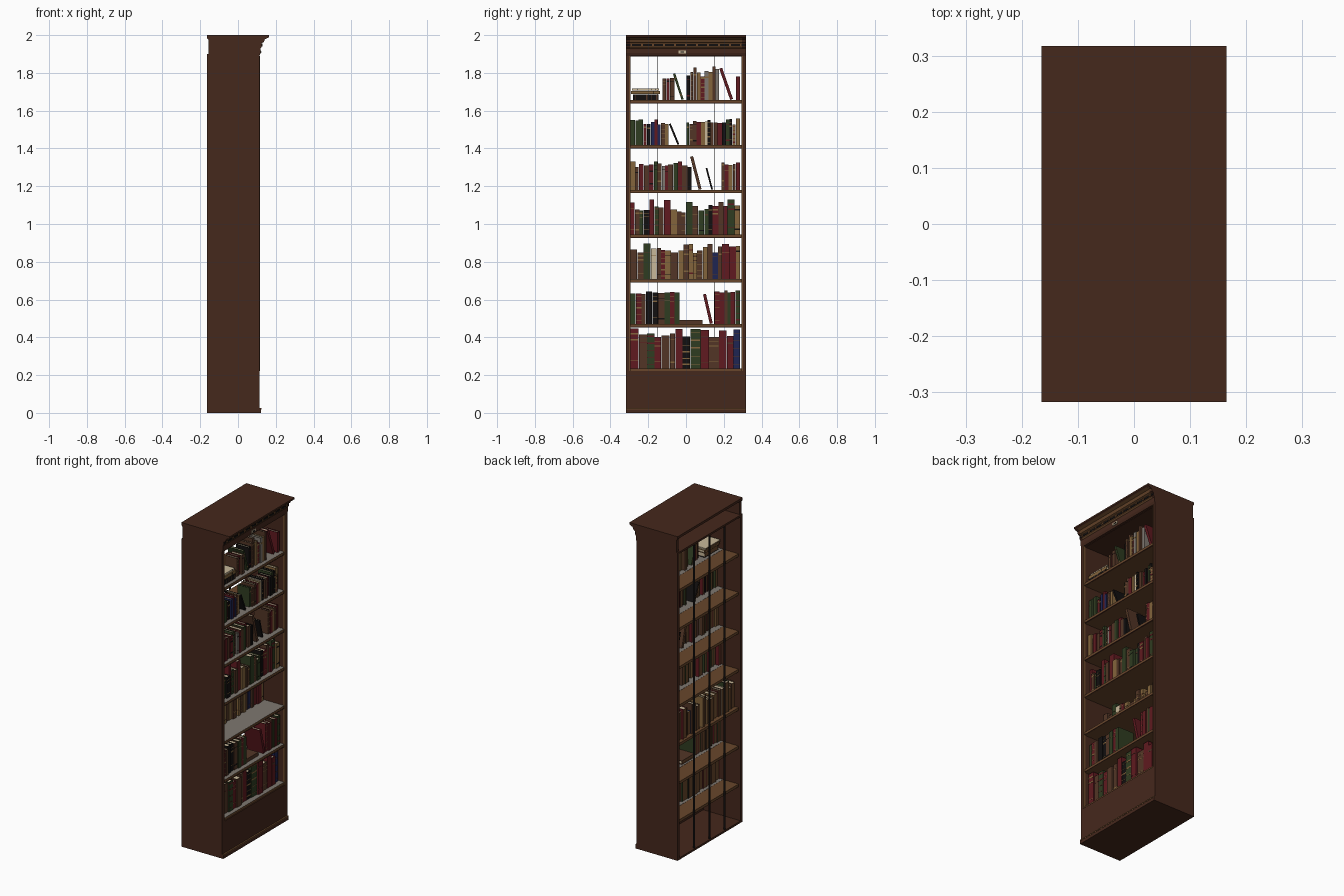
import bpy, bmesh, math, random
from mathutils import Matrix

if "Cube" in bpy.data.objects:
    bpy.data.objects.remove(bpy.data.objects["Cube"])

random.seed(7)
NAMES = {
    "case": ("dark walnut", (.060, .021, .0115)), "shelf": ("oak", (.14, .062, .024)),
    "k": ("black", (.006, .005, .005)), "r": ("dark red", (.115, .010, .014)),
    "n": ("leather brown", (.085, .036, .019)), "g": ("dark green", (.028, .045, .015)),
    "b": ("navy blue", (.013, .018, .085)), "t": ("tan gold", (.23, .13, .045)),
    "c": ("cream", (.58, .48, .32)), "s": ("dusty grey", (.21, .185, .16)),
}
MATS, IDX = [], {}
for key, (name, col) in NAMES.items():
    m = bpy.data.materials.new(name)
    m.diffuse_color = (*col, 1)
    m.use_nodes = True
    m.node_tree.nodes["Principled BSDF"].inputs["Base Color"].default_value = m.diffuse_color
    IDX[key] = len(MATS)
    MATS.append(m)


def finish(name, bm):
    bmesh.ops.recalc_face_normals(bm, faces=bm.faces[:])
    me = bpy.data.meshes.new(name)
    bm.to_mesh(me)
    bm.free()
    for m in MATS:
        me.materials.append(m)
    ob = bpy.data.objects.new(name, me)
    bpy.context.collection.objects.link(ob)
    return ob


def add_box(bm, x, y, z, key, mat=Matrix()):
    """Box given by (min, max) ranges, optionally transformed."""
    r = [x, y, z]
    size = Matrix.Diagonal([b - a for a, b in r] + [1])
    mid = Matrix.Translation([(a + b) / 2 for a, b in r])
    vs = bmesh.ops.create_cube(bm, size=1, matrix=mat @ mid @ size)["verts"]
    for f in {f for v in vs for f in v.link_faces}:
        f.material_index = IDX[key]


def box(name, x, y, z, key):
    bm = bmesh.new()
    add_box(bm, x, y, z, key)
    return finish(name, bm)


def extrude_profile(name, pts, y0, y1, key):
    """Profile in x, z swept along y."""
    bm = bmesh.new()
    f = bm.faces.new([bm.verts.new((x, y0, z)) for x, z in pts])
    new = bmesh.ops.extrude_face_region(bm, geom=[f])["geom"]
    bmesh.ops.translate(bm, vec=(0, y1 - y0, 0),
                        verts=[v for v in new if isinstance(v, bmesh.types.BMVert)])
    for f in bm.faces:
        f.material_index = IDX[key]
    return finish(name, bm)


# ---- carcass ----
W, T = .3175, .02
IN = W - T
CROWN = [(.114, 1.89), (.119, 1.905), (.119, 1.93), (.125, 1.938), (.125, 1.957),
         (.136, 1.962), (.142, 1.978), (.158, 1.985), (.165, 1.99), (.165, 2)]
WALL = [(-.165, 0), (.122, 0), (.122, .02), (.114, .026)] + CROWN + [
    (-.165, 2), (-.165, 1.985), (-.157, 1.975), (-.157, 1.9), (-.165, 1.9)]
for side, name in ((-1, "left_wall"), (1, "right_wall")):
    extrude_profile(name, WALL, side * W, side * IN, "case")
    # lighter bead along the front opening
    a, b = sorted((side * (IN + .004), side * (IN - .003)))
    box(name + "_bead", (.1, .1155), (a, b), (.222, 1.89), "shelf")
crown = extrude_profile("crown_moulding", [(.09, 1.89)] + CROWN + [(.09, 2)], -W, W, "case")
for p in crown.data.polygons:          # lighter sloping mouldings
    if abs(p.normal.y) < .5 and 1.93 < p.center.z < 1.983 and p.center.x > .1:
        p.material_index = IDX["shelf"]
box("top_board", (-.165, .1), (-IN, IN), (1.985, 2), "case")
box("ceiling_board", (-.165, .1), (-IN, IN), (1.888, 1.9), "case")
box("bottom_board", (-.165, .1), (-IN, IN), (0, .012), "case")
box("base_panel", (.09, .114), (-IN, IN), (0, .222), "case")
box("base_plinth", (.1, .122), (-IN, IN), (0, .02), "case")
box("base_bead", (.1, .1235), (-W, W), (.019, .026), "shelf")

# dentil row: dark slot with raised blocks
bm = bmesh.new()
add_box(bm, (.12, .127), (-W, W), (1.943, 1.953), "k")
for i in range(11):
    y = -.29 + i * .058
    add_box(bm, (.12, .131), (y - .005, y + .005), (1.941, 1.955), "shelf")
finish("dentil_row", bm)
box("name_plate", (.115, .122), (-.04, 0), (1.902, 1.918), "c")
box("name_plate_inlay", (.115, .124), (-.03, -.01), (1.907, 1.913), "k")

# thin upright slats on the open back
for i in (-1, 0, 1):
    box("back_slat", (-.165, -.154), (i * .149 - .001, i * .149 + .001), (.012, 1.888), "k")

# ---- shelves ----
TOPS = [1.656, 1.418, 1.18, .944, .707, .470, .235]
for z in TOPS:
    bm = bmesh.new()
    add_box(bm, (-.15, .107), (-IN, IN), (z - .017, z), "shelf")
    add_box(bm, (-.045, .1065), (-IN, IN), (z, z + .0008), "s")   # dusty front strip
    add_box(bm, (.1, .1085), (-IN, IN), (z - .017, z - .013), "case")
    finish("shelf", bm)


# ---- books ----
def add_book(bm, w, h, d, key, mat):
    """Upright book, spine at x = 0, bottom at z = 0, y from 0 to w."""
    c = min(.0025, w * .18)
    add_box(bm, (-d, 0), (0, c), (0, h), key, mat)
    add_box(bm, (-d, 0), (w - c, w), (0, h), key, mat)
    add_box(bm, (-c, .001), (0, w), (0, h), key, mat)
    add_box(bm, (-d + .004, -c), (c, w - c), (.002, h - .004), "c", mat)
    add_box(bm, (-d + .001, -d + .004), (c, w - c), (.002, h - .004), "shelf", mat)  # aged edge
    band = random.choice("tttnkr")
    if band != key and random.random() < .7:     # spine bands
        for t in random.choice([(.15, .82), (.2, .7, .85), (.75,), (.1, .3, .5, .7, .9)]):
            add_box(bm, (0, .002), (.0004, w - .0004),
                    (h * t, h * t + random.choice([.002, .003, .008])), band, mat)


# runs: shelf, start, end, lowest, tallest, spine colours in order
RUNS = [
    (0, -.124, -.061, .112, .120, "nrn"), (0, .003, .177, .12, .19, "knntrstns"),
    (0, .266, .286, .115, .125, "r"),
    (1, -.293, -.092, .108, .135, "gggrkbrbnt"), (1, .003, .288, .105, .14, "gnnrtcknnrkgktt"),
    (2, -.293, .029, .12, .155, "tnrnrgnsrngrnk"), (2, .188, .288, .13, .145, "nrtnr"),
    (3, -.293, .288, .115, .185, "rngkrgnrtnngnggkrnrgt"),
    (4, -.293, .288, .13, .19, "nngcnrtntnttntnbnrrt"),
    (5, -.293, -.034, .155, .19, "grnkkngrg"), (5, .151, .288, .165, .185, "rrngrg"),
    (6, -.293, .288, .165, .212, "rngrnnrkgrnrrb"),
]
# slanted: shelf, foot, lean, height, thickness, colour
SLANTED = [(0, -.012, -.045, .145, .012, "g"), (0, .250, -.058, .175, .016, "r"),
           (1, -.035, -.045, .118, .010, "k"), (2, .083, -.045, .180, .016, "n"),
           (2, .143, -.030, .118, .009, "k"), (5, .142, -.036, .160, .016, "r")]
# flat: shelf, start, end, bottom, thickness, colour
FLAT = [(0, -.280, -.145, .0, .028, "k"), (0, -.290, -.138, .030, .018, "t"),
        (0, -.286, -.142, .049, .011, "c"), (5, -.034, .088, .0, .022, "n")]


def place(s, y, z):
    x = (-.03 if s == 4 else .078) + random.uniform(-.008, .008)
    return Matrix.Translation((x, y, TOPS[s] + z + .001))


for s, y0, y1, lo, hi, cols in RUNS:
    bm = bmesh.new()
    ws = [random.uniform(.7, 1.3) for _ in cols]
    k, y = (y1 - y0) / sum(ws), y0
    for w, col in zip(ws, cols):
        h = lo + (hi - lo) * random.random() ** 1.3
        add_book(bm, w * k - .001, h, min(.105, .6 * h + .01), col, place(s, y, 0))
        y += w * k
    finish("book_row", bm)

for s, foot, lean, h, t, col in SLANTED:
    bm = bmesh.new()
    turn = Matrix.Rotation(math.asin(-lean / h), 4, "X")
    add_book(bm, t, h, .11, col, place(s, foot - t, 0) @ turn)
    finish("leaning_book", bm)

for s, y0, y1, z, t, col in FLAT:
    bm = bmesh.new()
    turn = Matrix.Rotation(-math.pi / 2, 4, "X")
    add_book(bm, t, y1 - y0, .11, col, place(s, y0, z + t) @ turn)
    finish("flat_book", bm)
